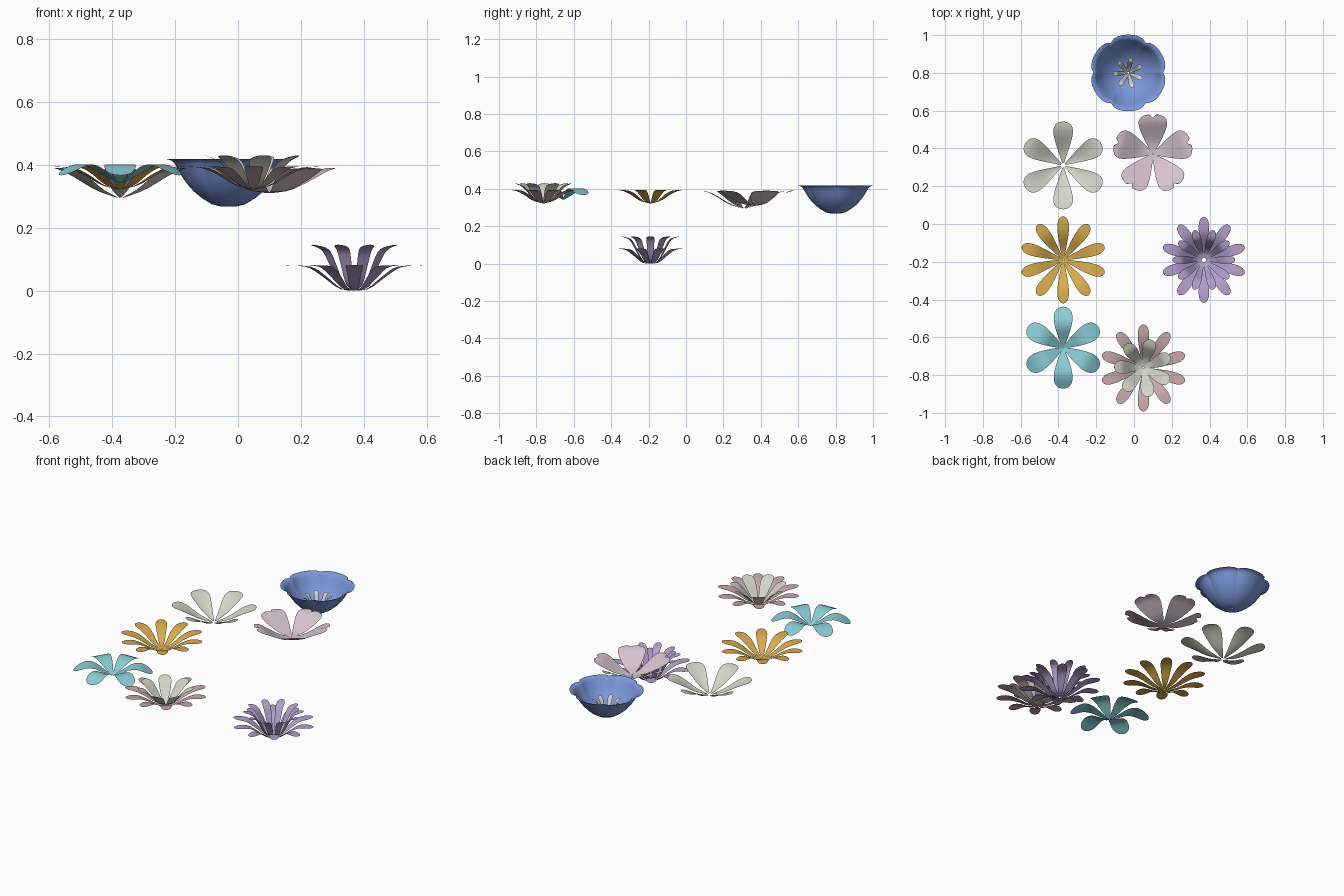
import bpy, math

if "Cube" in bpy.data.objects:
    bpy.data.objects.remove(bpy.data.objects["Cube"])

N_LEN, N_WID = 16, 8


def material(name, hexcol):
    m = bpy.data.materials.new(name)
    rgb = [int(hexcol[i:i + 2], 16) / 255 for i in (0, 2, 4)]
    m.diffuse_color = [((c + 0.055) / 1.055) ** 2.4 for c in rgb] + [1]
    m.use_nodes = True
    m.node_tree.nodes["Principled BSDF"].inputs["Base Color"].default_value = m.diffuse_color
    return m


def spline(pts, t):
    """Smooth curve through (radius, height) points."""
    n = len(pts) - 1
    i = min(int(t * n), n - 1)
    u = t * n - i
    a, b, c, d = (pts[max(0, min(n, i + k))] for k in (-1, 0, 1, 2))
    return [0.5 * (2 * q + (r - p) * u + (2 * p - 5 * q + 4 * r - s) * u * u
                   + (3 * q - p - 3 * r + s) * u ** 3) for p, q, r, s in zip(a, b, c, d)]


def petals(name, centre, count, prof, mat, width=0.03, a=0.8, b=4.0,
           start=90, cup=0.0, notch=0.0, wedge=0.0):
    """Ring of thin petals; wedge > 0 makes bowl segments of that half angle."""
    r_max = prof[-1][0]
    shape = lambda t: t ** a * math.sqrt(max(0, 1 - t ** b))
    peak = max(shape(k / 100) for k in range(101))
    verts, faces = [], []
    for k in range(count):
        ang = math.radians(start + 360 * k / count)
        base = len(verts)
        for i in range(N_LEN + 1):
            s = math.sin(math.pi / 2 * i / N_LEN)
            r, z = spline(prof, s)
            t = r / r_max
            for j in range(N_WID + 1):
                v = 2 * j / N_WID - 1
                if wedge:
                    rr = r * (1 - 0.1 * t ** 3 * v ** 4)
                    x, y = rr * math.cos(v * wedge), rr * math.sin(v * wedge)
                else:
                    half = max(width * shape(min(t, 1)) / peak, 0.002)
                    x, y = r, v * half
                    if notch:
                        x -= notch * max(0, t - 0.75) / 0.25 * max(0, 1 - abs(y) / (0.25 * width))
                verts.append((centre[0] + x * math.cos(ang) - y * math.sin(ang),
                              centre[1] + x * math.sin(ang) + y * math.cos(ang),
                              z + cup * v * v * math.sin(math.pi * min(t, 1))))
        w = N_WID + 1
        for i in range(N_LEN):
            for j in range(N_WID):
                p = base + i * w + j
                faces.append((p, p + w, p + w + 1, p + 1))
    me = bpy.data.meshes.new(name)
    me.from_pydata(verts, [], faces)
    me.polygons.foreach_set("use_smooth", [True] * len(faces))
    me.materials.append(mat)
    ob = bpy.data.objects.new(name, me)
    bpy.context.collection.objects.link(ob)
    return ob


cream = material("cream", "d5d6c9")
blue = material("blue", "7b98da")
pink = material("pink", "d8c5d0")
gold = material("gold", "d9ac4c")
purple = material("purple", "b39fcb")
cyan = material("cyan", "8accd6")
rose = material("rose", "c8a9ad")

# Blue cup flower with small cream centre
c = (-0.03, 0.80)
petals("blue_cup_petals", c, 6,
       [(0.005, 0.27), (0.045, 0.271), (0.10, 0.305), (0.14, 0.347), (0.166, 0.388), (0.182, 0.41), (0.203, 0.418)],
       blue, wedge=math.radians(31))
petals("blue_cup_stamens", c, 7,
       [(0.005, 0.28), (0.025, 0.29), (0.045, 0.32), (0.06, 0.345), (0.08, 0.355)],
       cream, width=0.013, start=80)

# Cream six-petal flower
petals("cream_petals", (-0.375, 0.31), 6,
       [(0.012, 0.296), (0.08, 0.318), (0.15, 0.36), (0.195, 0.382), (0.232, 0.39)],
       cream, width=0.052, a=1.0, b=5, cup=0.006)

# Pink five-petal flower with notched tips
petals("pink_petals", (0.10, 0.37), 5,
       [(0.002, 0.31), (0.06, 0.32), (0.12, 0.352), (0.17, 0.38), (0.212, 0.39)],
       pink, width=0.076, a=0.85, b=6, notch=0.022)

# Gold ten-petal flower
daisy = [(0.004, 0.322), (0.06, 0.337), (0.115, 0.37), (0.165, 0.39), (0.23, 0.395)]
petals("gold_petals", (-0.375, -0.19), 10, daisy, gold, width=0.031, b=5)

# Purple double flower resting on the ground
c = (0.37, -0.19)
petals("purple_outer_petals", c, 10,
       [(0.012, 0.0), (0.05, 0.008), (0.10, 0.045), (0.15, 0.075), (0.227, 0.081)],
       purple, width=0.028, b=5)
petals("purple_inner_petals", c, 10,
       [(0.012, 0.002), (0.05, 0.022), (0.085, 0.085), (0.115, 0.13), (0.165, 0.146)],
       purple, width=0.022, b=5, start=108)

# Cyan flower with drooping tips
petals("cyan_petals", (-0.375, -0.655), 6,
       [(0.002, 0.342), (0.05, 0.367), (0.10, 0.395), (0.15, 0.399), (0.217, 0.367)],
       cyan, width=0.05, b=4)

# Rose flower with cream inner ring
c = (0.05, -0.762)
petals("rose_outer_petals", c, 10, daisy, rose, width=0.03, b=5)
petals("rose_inner_petals", c, 7,
       [(0.004, 0.325), (0.045, 0.342), (0.085, 0.385), (0.115, 0.414), (0.155, 0.43)],
       cream, width=0.035, b=4, start=75)
